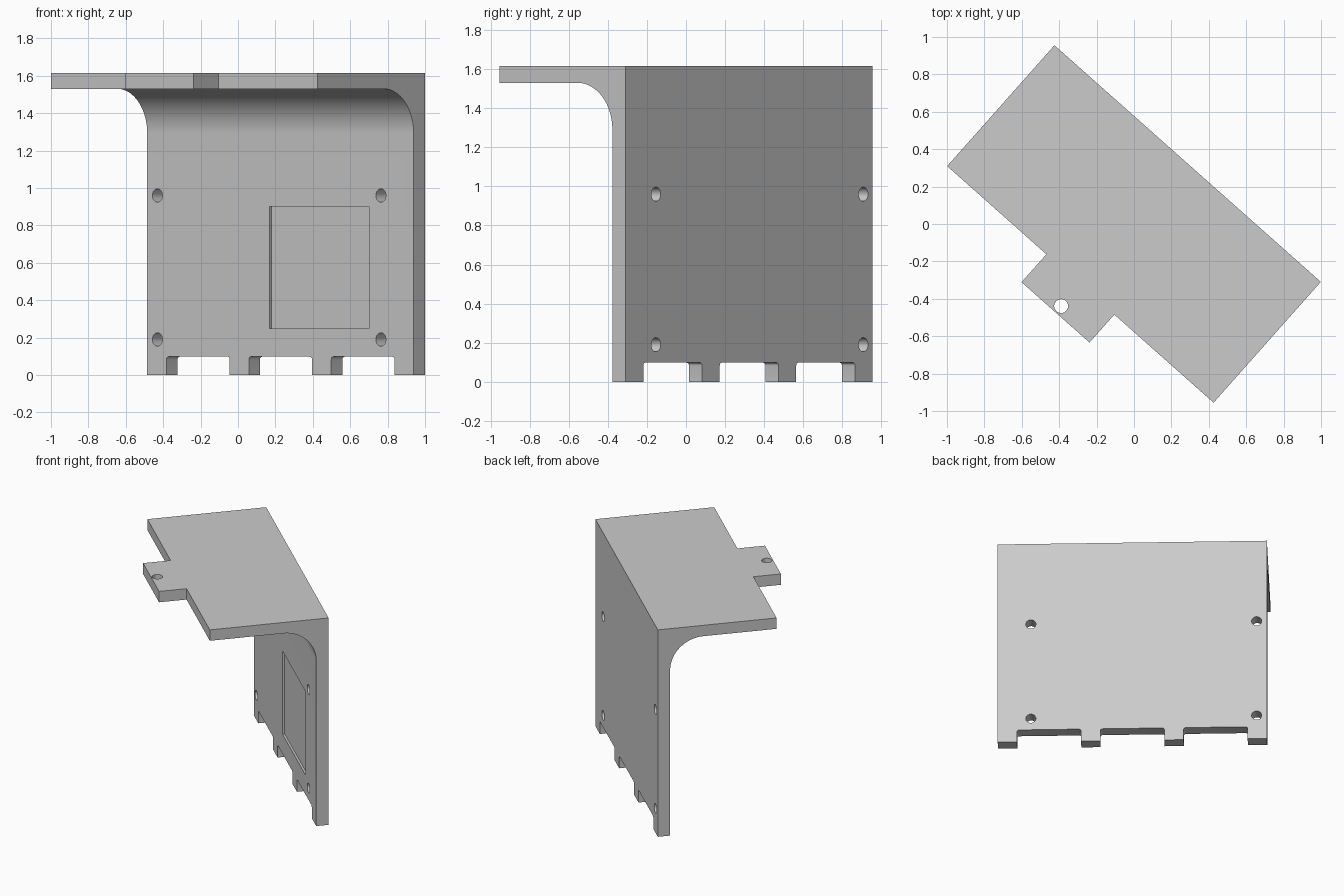
import bpy, bmesh, math
from mathutils import Matrix, Vector

default = bpy.data.objects.get("Cube")
if default:
    bpy.data.objects.remove(default, do_unlink=True)

# Main sizes: the bracket is modelled square-on, then turned about z
LENGTH, HEIGHT = 1.905, 1.615
BACK, FRONT, TAB_END = 0.432, -0.432, -0.632
WALL, PLATE, FILLET = 0.09, 0.085, 0.24
FOOT, NOTCH = 0.1365, 0.453
TURN = math.radians(-41.6)
half = LENGTH / 2

grey = bpy.data.materials.new("grey")
grey.use_nodes = True
colour = (0.6, 0.6, 0.6, 1)
grey.diffuse_color = colour
grey.node_tree.nodes["Principled BSDF"].inputs["Base Color"].default_value = colour


def add_object(name, bm):
    bmesh.ops.recalc_face_normals(bm, faces=bm.faces)
    mesh = bpy.data.meshes.new(name)
    bm.to_mesh(mesh)
    bm.free()
    obj = bpy.data.objects.new(name, mesh)
    bpy.context.collection.objects.link(obj)
    mesh.materials.append(grey)
    return obj


def box(name, low, high, round_top=0):
    low, high = Vector(low), Vector(high)
    bm = bmesh.new()
    place = Matrix.Translation((low + high) / 2) @ Matrix.Diagonal((*(high - low), 1))
    bmesh.ops.create_cube(bm, size=1, matrix=place)
    if round_top:
        edges = [e for e in bm.edges
                 if all(abs(v.co.z - high.z) < 1e-4 for v in e.verts)
                 and abs(e.verts[0].co.x - e.verts[1].co.x) < 1e-4]
        bmesh.ops.bevel(bm, geom=edges, offset=round_top, segments=4,
                        profile=0.5, affect='EDGES')
    return add_object(name, bm)


def drill(name, centre, radius, along_y):
    bm = bmesh.new()
    turn = Matrix.Rotation(math.pi / 2, 4, 'X') if along_y else Matrix()
    bmesh.ops.create_cone(bm, cap_ends=True, segments=32, radius1=radius,
                          radius2=radius, depth=0.3,
                          matrix=Matrix.Translation(centre) @ turn)
    return add_object(name, bm)


# Bracket body: side profile with a filleted inner corner, swept along x
inner = BACK - WALL
under = HEIGHT - PLATE
profile = [(BACK, 0), (BACK, HEIGHT), (TAB_END, HEIGHT), (TAB_END, under)]
for i in range(25):
    a = math.pi / 2 * (1 - i / 24)
    profile.append((inner - FILLET + FILLET * math.cos(a),
                    under - FILLET + FILLET * math.sin(a)))
profile.append((inner, 0))
bm = bmesh.new()
face = bm.faces.new([bm.verts.new((-half, y, z)) for y, z in profile])
swept = bmesh.ops.extrude_face_region(bm, geom=[face])["geom"]
bmesh.ops.translate(bm, vec=(LENGTH, 0, 0),
                    verts=[v for v in swept if isinstance(v, bmesh.types.BMVert)])
bracket = add_object("bracket", bm)

cutters = []
# Corner blocks that leave the centre tab on the top plate
for side in (-1, 1):
    xs = sorted((side * 0.243, side * (half + 0.1)))
    cutters.append(box("tab_cutter", (xs[0], TAB_END - 0.1, under - 0.1),
                       (xs[1], FRONT, HEIGHT + 0.1)))
# Notches between the four feet
for i in range(3):
    x = -half + FOOT + i * (FOOT + NOTCH)
    cutters.append(box("notch_cutter", (x, inner - 0.1, -0.1),
                       (x + NOTCH, BACK + 0.1, 0.098), round_top=0.015))
# Shallow rectangular pocket on the front of the wall
cutters.append(box("pocket_cutter", (-0.077, inner - 0.1, 0.25),
                   (0.632, inner + 0.016, 0.9)))
# Screw holes in the wall and a hole in the tab
for x in (-0.88, 0.718):
    for z in (0.19, 0.96):
        cutters.append(drill("screw_cutter", (x, BACK - WALL / 2, z), 0.036, True))
cutters.append(drill("tab_hole_cutter", (0, -0.587, HEIGHT - PLATE / 2), 0.037, False))

bpy.ops.object.select_all(action='DESELECT')
bpy.context.view_layer.objects.active = bracket
bracket.select_set(True)
for cutter in cutters:
    cutter.hide_render = True
    cut = bracket.modifiers.new("cut", 'BOOLEAN')
    cut.operation = 'DIFFERENCE'
    cut.solver = 'EXACT'
    cut.object = cutter
    bpy.ops.object.modifier_apply(modifier=cut.name)
    bpy.data.objects.remove(cutter, do_unlink=True)

# Smooth fillet and holes, sharp edges elsewhere, then the final turn
bpy.ops.object.shade_smooth_by_angle(angle=math.radians(30))
bracket.rotation_euler.z = TURN
